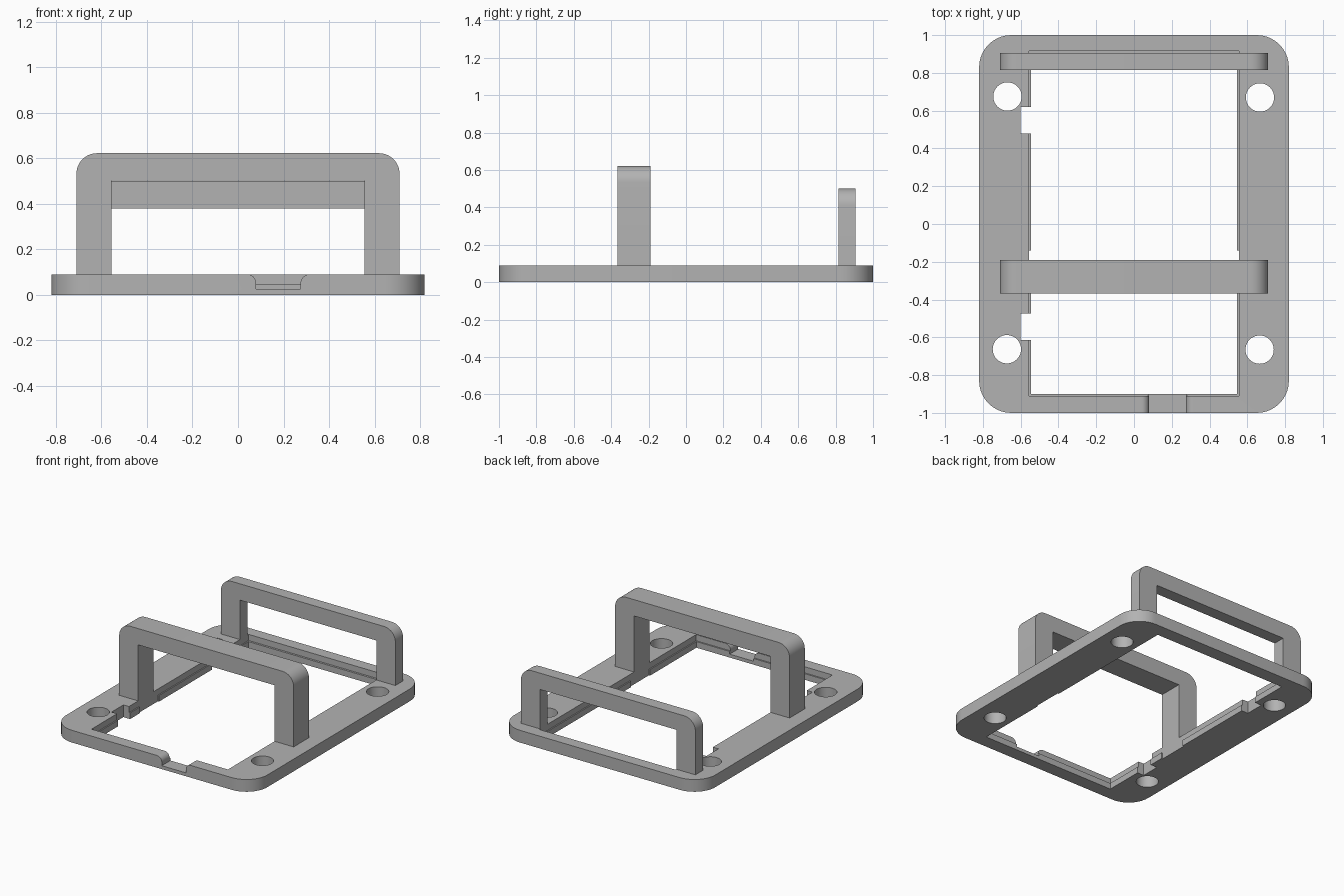
import bpy, bmesh
from math import sin, cos, pi

cube = bpy.data.objects.get("Cube")
if cube:
    bpy.data.objects.remove(cube, do_unlink=True)

grey = bpy.data.materials.new("plain grey")
grey.use_nodes = True
colour = (0.45, 0.45, 0.45, 1)
grey.diffuse_color = colour
grey.node_tree.nodes["Principled BSDF"].inputs["Base Color"].default_value = colour

TOP = 0.09      # thickness of the base
INNER = 0.555   # half width of the opening


def arc(cx, cy, r, start, end, steps=10):
    return [(cx + r * cos(start + (end - start) * i / steps),
             cy + r * sin(start + (end - start) * i / steps)) for i in range(steps + 1)]


def rect(x0, x1, y0, y1):
    return [(x0, y0), (x1, y0), (x1, y1), (x0, y1)]


def prism(name, outline, low, high, along="z"):
    """Extrude a closed outline along z, or an x-z outline along y."""
    bm = bmesh.new()
    place = (lambda p: (p[0], p[1], low)) if along == "z" else (lambda p: (p[0], low, p[1]))
    face = bm.faces.new([bm.verts.new(place(p)) for p in outline])
    moved = bmesh.ops.extrude_face_region(bm, geom=[face])["geom"]
    shift = (0, 0, high - low) if along == "z" else (0, high - low, 0)
    bmesh.ops.translate(bm, vec=shift, verts=[v for v in moved if isinstance(v, bmesh.types.BMVert)])
    bmesh.ops.recalc_face_normals(bm, faces=bm.faces)
    mesh = bpy.data.meshes.new(name)
    bm.to_mesh(mesh)
    bm.free()
    mesh.materials.append(grey)
    obj = bpy.data.objects.new(name, mesh)
    bpy.context.collection.objects.link(obj)
    return obj


def select(obj):
    bpy.ops.object.select_all(action="DESELECT")
    obj.select_set(True)
    bpy.context.view_layer.objects.active = obj


def cut(target, cutter):
    mod = target.modifiers.new("cut", "BOOLEAN")
    mod.operation = "DIFFERENCE"
    mod.solver = "EXACT"
    mod.object = cutter
    select(target)
    bpy.ops.object.modifier_apply(modifier=mod.name)
    bpy.data.objects.remove(cutter, do_unlink=True)


# Base frame with rounded corners
r, hx, hy = 0.17, 0.82, 1.0
outline = []
for i, (sx, sy) in enumerate([(1, 1), (-1, 1), (-1, -1), (1, -1)]):
    outline += arc(sx * (hx - r), sy * (hy - r), r, i * pi / 2, (i + 1) * pi / 2)
base = prism("base_frame", outline, 0, TOP)

# Opening, wider above a thin ledge, with a gap in the ledge under the front handle
cut(base, prism("opening", rect(-0.546, 0.546, -0.9, 0.9), -0.1, 0.2))
cut(base, prism("opening_step", rect(-INNER, INNER, -0.91, 0.915), 0.045, 0.2))
cut(base, prism("ledge_gap", rect(-INNER, INNER, -0.36, -0.14), -0.1, 0.2))

# Side notches
for y0, y1 in [(0.48, 0.62), (-0.613, -0.475)]:
    cut(base, prism("notch", rect(-0.6, -0.5, y0, y1), -0.1, 0.2))

# Screw holes
for x, y in [(-0.67, 0.675), (0.667, 0.67), (-0.673, -0.663), (0.665, -0.665)]:
    cut(base, prism("screw_hole", arc(x, y, 0.075, 0, 2 * pi, 40)[:-1], -0.1, 0.2))

# Slot with rounded lips in the front rail
lip = 0.04
slot = arc(0.04, TOP - lip, lip, pi / 2, 0) + [(0.08, 0.025), (0.275, 0.025)]
slot += arc(0.275 + lip, TOP - lip, lip, pi, pi / 2) + [(0.275 + lip, 0.2), (0.04, 0.2)]
cut(base, prism("slot", slot, -1.1, -0.8, along="y"))


# Handles: square-cut inside, rounded at the outer top corners
def handle(name, y0, y1, top, r=0.09, half=0.71, beam=0.12):
    profile = [(-INNER, TOP), (-INNER, top - beam), (INNER, top - beam), (INNER, TOP), (half, TOP)]
    profile += arc(half - r, top - r, r, 0, pi / 2)
    profile += arc(r - half, top - r, r, pi / 2, pi)
    profile += [(-half, TOP)]
    return prism(name, profile, y0, y1, along="y")


parts = [base,
         handle("front_handle", -0.367, -0.19, 0.622),
         handle("back_handle", 0.815, 0.905, 0.5)]
for part in parts:
    select(part)
    bpy.ops.object.shade_smooth_by_angle()
